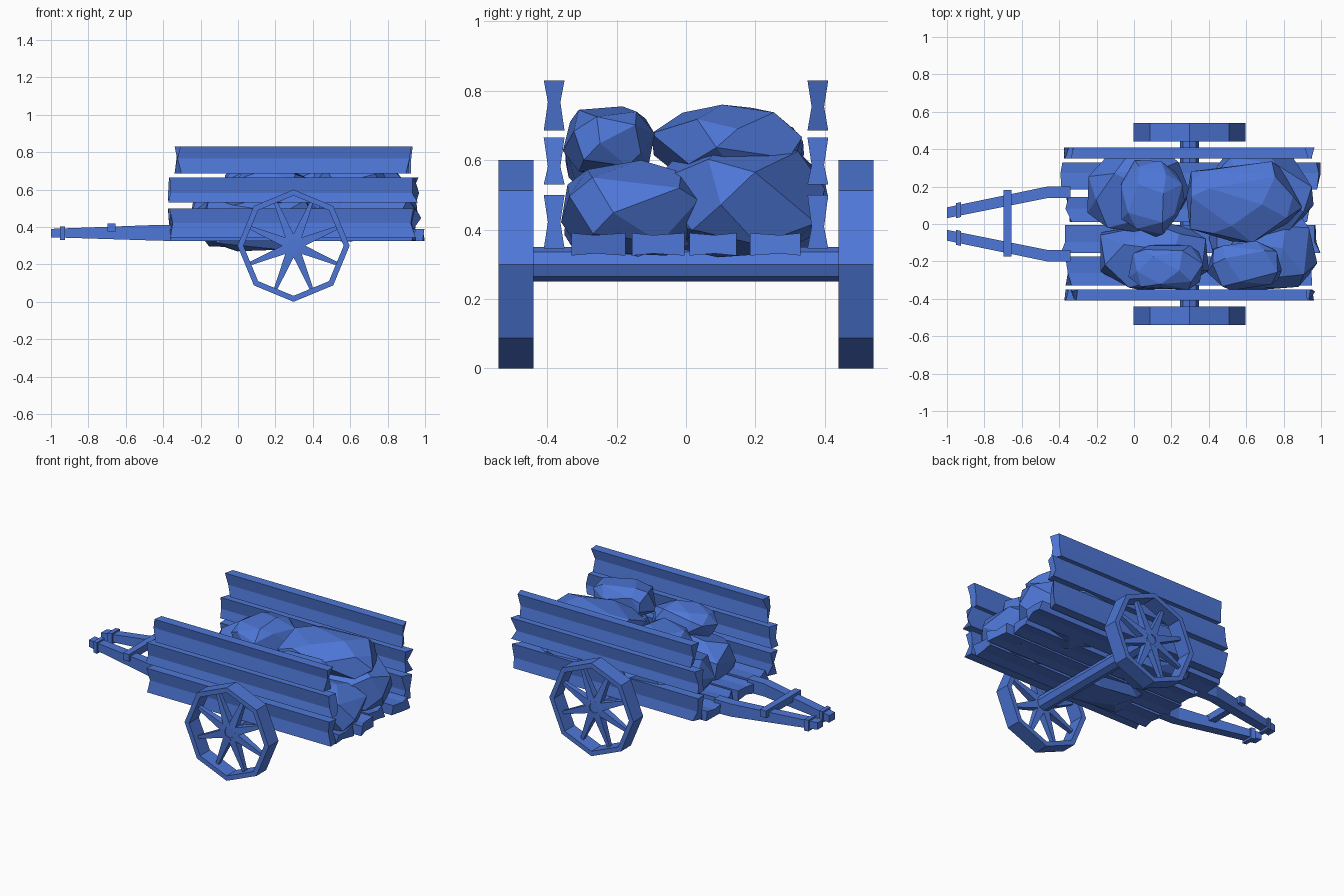
import bpy, bmesh, math, random
from mathutils import Vector

if "Cube" in bpy.data.objects:
    bpy.data.objects.remove(bpy.data.objects["Cube"])
rng = random.Random(4)

blue = bpy.data.materials.new("cart_blue")
blue.use_nodes = True
colour = (0.076, 0.185, 0.68, 1)
blue.diffuse_color = colour
blue.node_tree.nodes["Principled BSDF"].inputs["Base Color"].default_value = colour


def finish(name, bm):
    bmesh.ops.recalc_face_normals(bm, faces=bm.faces)
    mesh = bpy.data.meshes.new(name)
    bm.to_mesh(mesh)
    bm.free()
    mesh.materials.append(blue)
    obj = bpy.data.objects.new(name, mesh)
    bpy.context.collection.objects.link(obj)
    return obj


def loft(name, rings, closed=False):
    """Skin matching rings of points, capped at the ends unless closed."""
    bm = bmesh.new()
    rows = [[bm.verts.new(p) for p in ring] for ring in rings]
    pairs = list(zip(rows, rows[1:]))
    if closed:
        pairs.append((rows[-1], rows[0]))
    else:
        bm.faces.new(rows[0])
        bm.faces.new(rows[-1])
    for a, b in pairs:
        for i in range(len(a)):
            j = (i + 1) % len(a)
            bm.faces.new((a[i], a[j], b[j], b[i]))
    return finish(name, bm)


def box(name, low, high):
    ring = lambda x: [(x, y, z) for y, z in ((low[1], low[2]), (high[1], low[2]),
                                             (high[1], high[2]), (low[1], high[2]))]
    return loft(name, [ring(low[0]), ring(high[0])])


def plank(name, x0, x1, y0, y1, z0, z1):
    """Board with a shallow groove along each broad side and rough sawn ends."""
    g = 0.012
    if z1 - z0 > y1 - y0:
        m = (z0 + z1) / 2 + rng.uniform(-0.02, 0.02)
        section = [(y0, z0), (y1, z0), (y1 - g, m), (y1, z1), (y0, z1), (y0 + g, m)]
    else:
        m = (y0 + y1) / 2 + rng.uniform(-0.02, 0.02)
        section = [(y0, z0), (m, z0 + g / 2), (y1, z0), (y1, z1), (m, z1 - g / 2), (y0, z1)]
    rough = lambda x, s: [(x + s * rng.uniform(0, 0.04), y, z) for y, z in section]
    return loft(name, [rough(x0, 1), rough(x1, -1)])


# Floor boards
for i, (x0, x1, y0, y1) in enumerate([(-0.37, 0.96, -0.33, -0.175), (-0.40, 1.0, -0.155, -0.005),
                                      (-0.37, 0.96, 0.01, 0.145), (-0.40, 1.0, 0.185, 0.33)]):
    plank(f"floor_board_{i + 1}", x0, x1, y0, y1, 0.325, 0.39)

# Side boards
for side, y0, y1 in (("right", -0.41, -0.35), ("left", 0.35, 0.41)):
    for i, (x0, x1, z0, z1) in enumerate([(-0.375, 0.96, 0.345, 0.50), (-0.375, 0.97, 0.53, 0.665),
                                          (-0.34, 0.935, 0.685, 0.83)]):
        plank(f"{side}_side_board_{i + 1}", x0, x1, y0, y1, z0, z1)

# Wheels, axle and spokes
HUB_X, HUB_Z, R = 0.297, 0.30, 0.30


def polar(radius, angle, y):
    return Vector((HUB_X + radius * math.cos(angle), y, HUB_Z + radius * math.sin(angle)))


def octagon(radius, y):
    return [polar(radius, math.tau * k / 8, y) for k in range(8)]


loft("axle", [octagon(0.05, -0.51), octagon(0.05, 0.51)])
for side, s in (("right", -1), ("left", 1)):
    loft(f"{side}_wheel_rim", [octagon(R, s * 0.44), octagon(R, s * 0.54),
                               octagon(R - 0.032, s * 0.54), octagon(R - 0.032, s * 0.44)], True)
    for k in range(8):
        a = math.tau * (k + 0.5) / 8
        across = Vector((-math.sin(a), 0, math.cos(a)))
        ends = []
        for radius, half, depth in ((0.03, 0.026, 0.026), (0.255, 0.009, 0.012)):
            c = polar(radius, a, s * 0.49)
            d = Vector((0, depth, 0))
            w = across * half
            ends.append([c - w - d, c + w - d, c + w + d, c - w + d])
        loft(f"{side}_wheel_spoke_{k + 1}", ends)

# Pulling shafts with grip bands, joined by a crossbar
for side, s in (("right", -1), ("left", 1)):
    def section(x, y, half, z0, z1):
        return [(x, s * (y - half), z0), (x, s * (y + half), z0),
                (x, s * (y + half), z1), (x, s * (y - half), z1)]
    loft(f"{side}_shaft", [section(-0.34, 0.17, 0.031, 0.325, 0.41),
                           section(-0.46, 0.17, 0.031, 0.328, 0.41),
                           section(-1.0, 0.06, 0.029, 0.345, 0.39)])
    loft(f"{side}_grip_band", [section(-0.925, 0.077, 0.04, 0.33, 0.402),
                               section(-0.952, 0.071, 0.04, 0.33, 0.402)])
box("shaft_crossbar", (-0.698, -0.175, 0.375), (-0.655, 0.182, 0.42))


# Load of boulders
def boulder(name, low, high):
    bm = bmesh.new()
    pts = []
    for k in range(26):
        # Even spread over a ball, pushed towards a box, then roughened
        z = 1 - 2 * (k + 0.5) / 26
        a = k * 2.4 + rng.uniform(-0.35, 0.35)
        r = math.sqrt(1 - z * z)
        p = Vector((r * math.cos(a), r * math.sin(a), z))
        p = Vector([math.copysign(abs(c) ** 0.8, c) for c in p])
        pts.append(p * rng.uniform(0.88, 1.0))
    for i in range(3):
        lo, hi = min(p[i] for p in pts), max(p[i] for p in pts)
        for p in pts:
            p[i] = low[i] + (p[i] - lo) / (hi - lo) * (high[i] - low[i])
    hull = bmesh.ops.convex_hull(bm, input=[bm.verts.new(p) for p in pts])
    loose = [v for v in bm.verts if not v.link_faces]
    bmesh.ops.delete(bm, geom=loose, context='VERTS')
    bmesh.ops.dissolve_limit(bm, angle_limit=math.radians(14), verts=bm.verts, edges=bm.edges)
    return finish(name, bm)


for i, (low, high) in enumerate([
        ((0.36, -0.10, 0.32), (0.96, 0.40, 0.655)), ((0.40, -0.36, 0.325), (0.98, 0.05, 0.60)),
        ((-0.25, -0.06, 0.28), (0.30, 0.41, 0.64)), ((-0.18, -0.35, 0.27), (0.40, 0.02, 0.60)),
        ((0.28, -0.10, 0.53), (0.90, 0.335, 0.76)), ((0.39, -0.355, 0.56), (0.79, -0.09, 0.755)),
        ((-0.07, -0.07, 0.53), (0.27, 0.34, 0.745)), ((-0.03, -0.35, 0.52), (0.37, -0.11, 0.72))]):
    boulder(f"boulder_{i + 1}", low, high)
